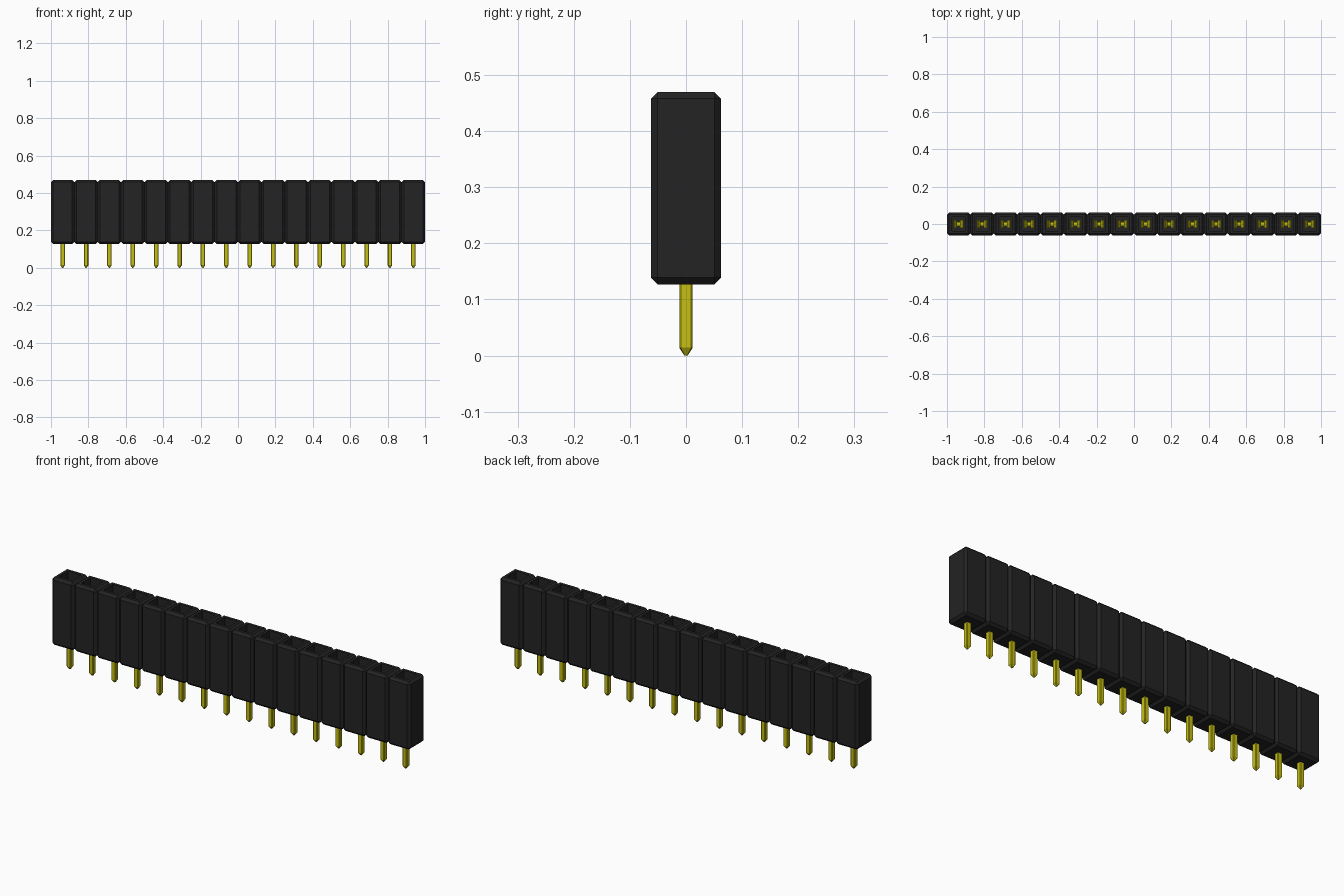
import bpy, bmesh
from mathutils import Vector, Matrix

if "Cube" in bpy.data.objects:
    bpy.data.objects.remove(bpy.data.objects["Cube"])

COUNT, PITCH = 16, 0.125
Z0, Z1 = 0.127, 0.47


def material(name, rgb, rough):
    m = bpy.data.materials.new(name)
    m.use_nodes = True
    m.diffuse_color = (*rgb, 1)
    b = m.node_tree.nodes["Principled BSDF"]
    b.inputs["Base Color"].default_value = (*rgb, 1)
    b.inputs["Roughness"].default_value = rough
    return m


black = material("black plastic", (0.017, 0.017, 0.017), 0.6)
gold = material("yellow gold", (0.56, 0.52, 0.006), 0.4)


def add_box(bm, lo, hi):
    lo, hi = Vector(lo), Vector(hi)
    mat = Matrix.Translation((lo + hi) / 2) @ Matrix.Diagonal((*(hi - lo), 1))
    return bmesh.ops.create_cube(bm, size=1, matrix=mat)["verts"]


def finish(bm, name, mat):
    bmesh.ops.recalc_face_normals(bm, faces=bm.faces[:])
    mesh = bpy.data.meshes.new(name)
    bm.to_mesh(mesh)
    bm.free()
    mesh.materials.append(mat)
    return mesh


# Housing cell: chamfered block with a square socket sunk into the top
bm = bmesh.new()
h = PITCH / 2
add_box(bm, (-h, -h, Z0), (h, h, Z1))
bmesh.ops.bevel(bm, geom=bm.edges[:], offset=0.012, segments=1, affect='EDGES')
top = max(bm.faces, key=lambda f: f.calc_center_median().z)
bmesh.ops.inset_region(bm, faces=[top], thickness=0.02)
wall = bmesh.ops.extrude_face_region(bm, geom=[top])
bmesh.ops.delete(bm, geom=[top], context='FACES_ONLY')
bmesh.ops.translate(bm, vec=(0, 0, -0.30),
                    verts=[g for g in wall["geom"] if isinstance(g, bmesh.types.BMVert)])
housing_mesh = finish(bm, "housing_cell", black)

# Pin: square rod with slightly broken edges and a tapered tip
bm = bmesh.new()
add_box(bm, (-0.012, -0.012, 0.014), (0.012, 0.012, 0.16))
upright = [e for e in bm.edges if abs(e.verts[0].co.z - e.verts[1].co.z) > 0.01]
bmesh.ops.bevel(bm, geom=upright, offset=0.003, segments=1, affect='EDGES')
bottom = min(bm.faces, key=lambda f: f.calc_center_median().z)
tip = bmesh.ops.extrude_face_region(bm, geom=[bottom])
bmesh.ops.delete(bm, geom=[bottom], context='FACES_ONLY')
for v in [g for g in tip["geom"] if isinstance(g, bmesh.types.BMVert)]:
    v.co = (v.co.x * 0.25, v.co.y * 0.25, 0)
pin_mesh = finish(bm, "pin", gold)

# Spring contact: two leaves pinched together near the top, joined by a base
bm = bmesh.new()
add_box(bm, (-0.026, -0.012, 0.172), (0.026, 0.012, 0.18))
leaf = [(0.022, 0.18), (0.022, 0.25), (0.008, 0.345), (0.022, 0.385)]
t = 0.005
for s in (-1, 1):
    rows = [[bm.verts.new((s * (x + dx), y, z))
             for dx, y in ((0, -0.022), (t, -0.022), (t, 0.022), (0, 0.022))]
            for x, z in leaf]
    for a, b in zip(rows, rows[1:]):
        for i in range(4):
            j = (i + 1) % 4
            bm.faces.new((a[i], a[j], b[j], b[i]))
    bm.faces.new(rows[0])
    bm.faces.new(rows[-1])
contact_mesh = finish(bm, "spring_contact", gold)

# Repeat the cell along the strip
for i in range(COUNT):
    x = (i - (COUNT - 1) / 2) * PITCH
    for name, mesh in (("housing_cell", housing_mesh), ("pin", pin_mesh),
                       ("spring_contact", contact_mesh)):
        ob = bpy.data.objects.new(f"{name}_{i + 1:02d}", mesh)
        ob.location.x = x
        bpy.context.collection.objects.link(ob)
